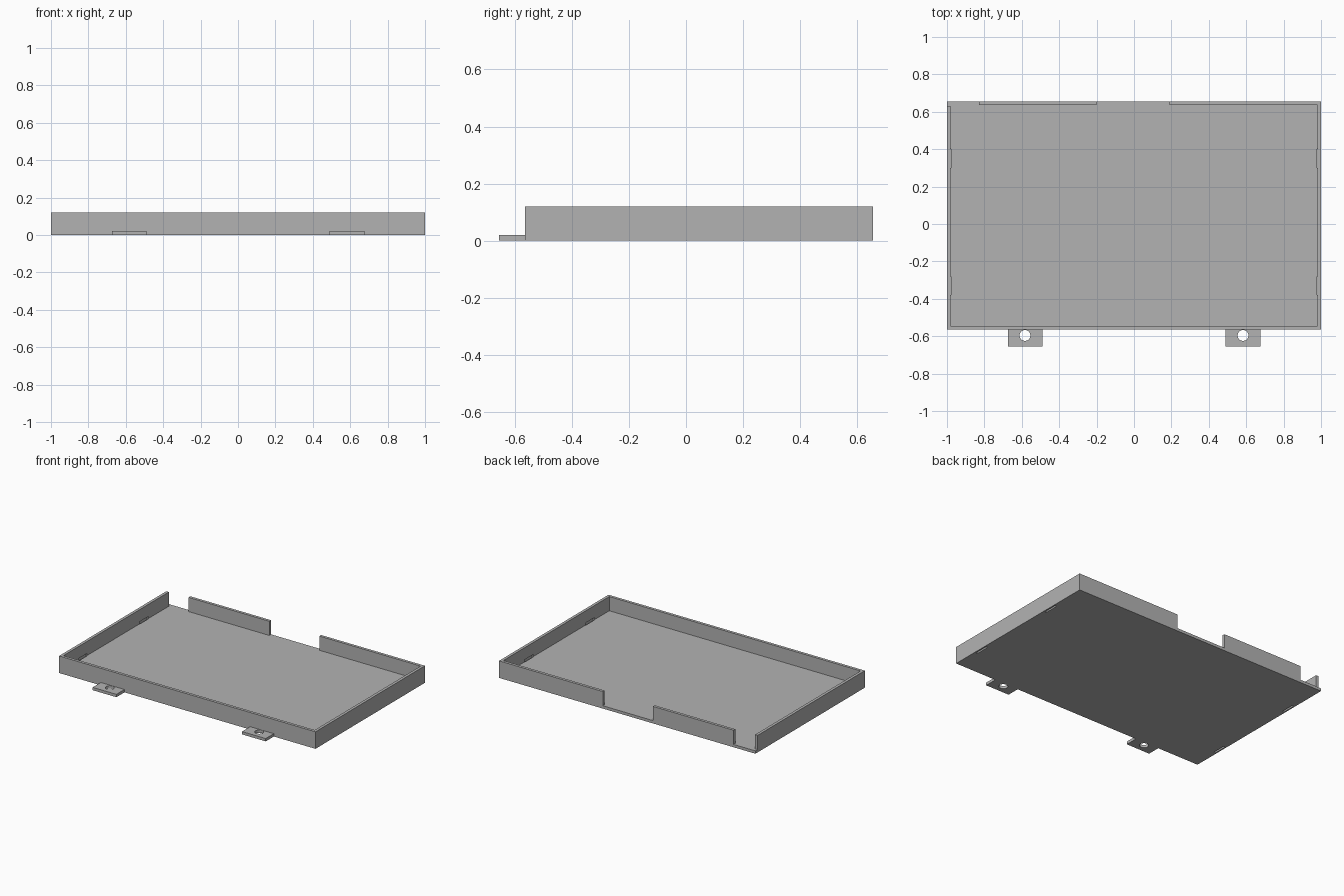
import bpy
import bmesh
from mathutils import Vector

default = bpy.data.objects.get("Cube")
if default:
    bpy.data.objects.remove(default, do_unlink=True)

FRONT, BACK, HEIGHT = -0.565, 0.655, 0.12   # tray extents
FLOOR, WALL = 0.02, 0.02                    # thicknesses

grey = bpy.data.materials.new("matte grey")
grey.use_nodes = True
colour = (0.45, 0.45, 0.45, 1)
grey.diffuse_color = colour
grey.node_tree.nodes["Principled BSDF"].inputs["Base Color"].default_value = colour


def add_object(name, bm):
    mesh = bpy.data.meshes.new(name)
    bm.to_mesh(mesh)
    bm.free()
    mesh.materials.append(grey)
    obj = bpy.data.objects.new(name, mesh)
    bpy.context.collection.objects.link(obj)
    return obj


def box(name, low, high):
    low, high = Vector(low), Vector(high)
    bm = bmesh.new()
    bmesh.ops.create_cube(bm, size=1)
    for v in bm.verts:
        v.co = (low + high) / 2 + v.co * (high - low)
    return add_object(name, bm)


def cylinder(name, centre, radius, depth):
    bm = bmesh.new()
    bmesh.ops.create_cone(bm, cap_ends=True, segments=32, radius1=radius,
                          radius2=radius, depth=depth)
    bmesh.ops.translate(bm, verts=bm.verts, vec=centre)
    return add_object(name, bm)


def cut(target, cutter):
    mod = target.modifiers.new("cut", "BOOLEAN")
    mod.operation = "DIFFERENCE"
    mod.solver = "EXACT"
    mod.object = cutter
    bpy.context.view_layer.objects.active = target
    bpy.ops.object.modifier_apply(modifier=mod.name)
    bpy.data.objects.remove(cutter, do_unlink=True)


# Shallow open tray
tray = box("tray", (-1, FRONT, 0), (1, BACK, HEIGHT))
cut(tray, box("cavity", (-1 + WALL, FRONT + WALL, FLOOR),
              (1 - WALL, BACK - WALL, 1)))

# Openings in the back wall: one at the corner, one in the middle
cut(tray, box("corner_opening", (-1.1, 0.63, FLOOR), (-0.83, 0.8, 1)))
cut(tray, box("middle_opening", (-0.2, 0.6, FLOOR), (0.19, 0.8, 1)))

# Small pockets under the side walls, open to the inside and below
for side in (-1, 1):
    for y in (-0.33, 0.35):
        xs = sorted((side * 0.978, side * 0.99))
        cut(tray, box("pocket", (xs[0], y - 0.05, -0.1),
                      (xs[1], y + 0.05, 0.035)))

# Mounting tabs with screw holes
for side, label in ((-1, "right"), (1, "left")):
    xs = sorted((side * 0.49, side * 0.675))
    tab = box(label + "_mounting_tab", (xs[0], -0.655, 0), (xs[1], FRONT, FLOOR))
    cut(tab, cylinder("screw_hole", (side * 0.583, -0.596, 0), 0.029, 0.2))
